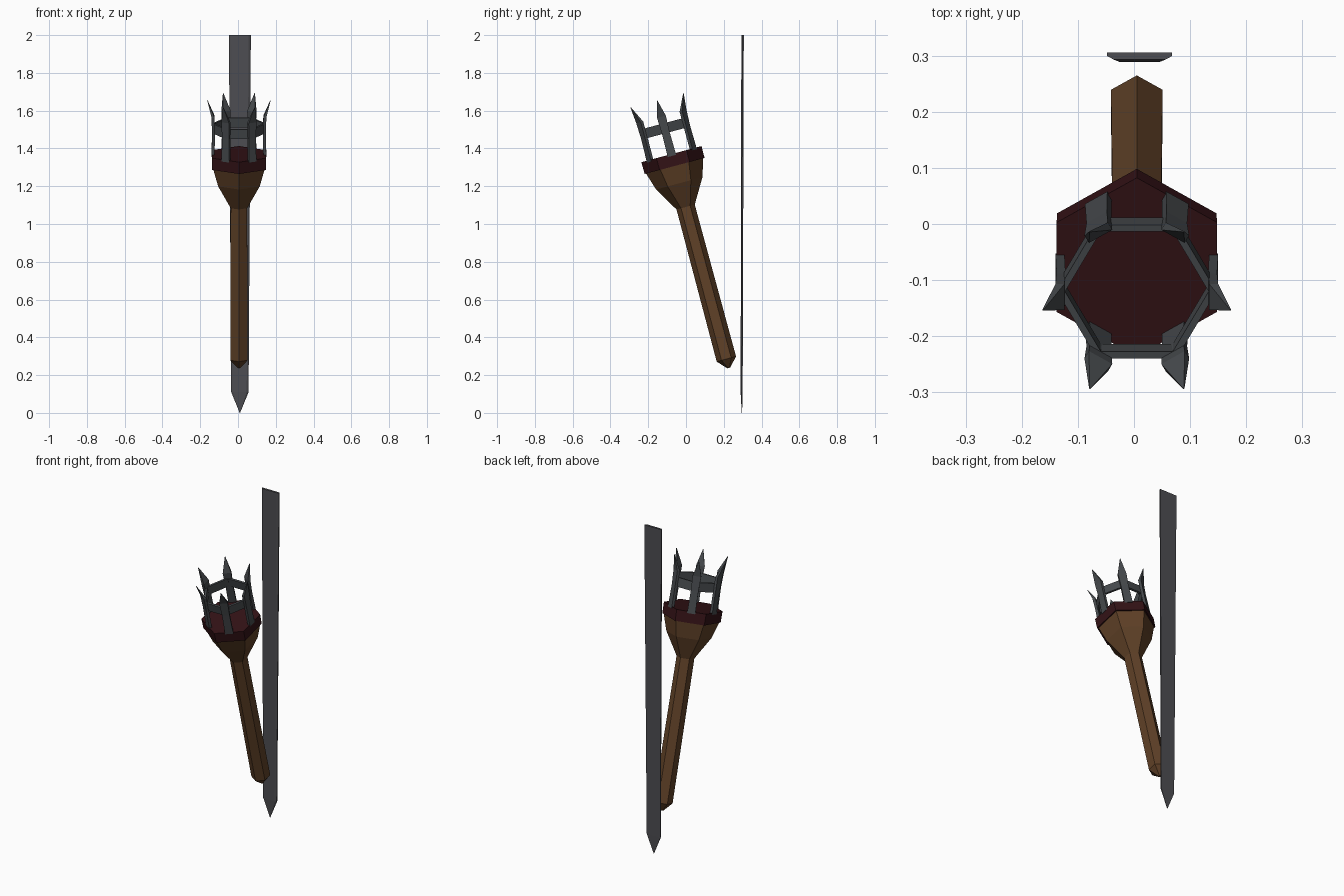
import bpy, bmesh, math
from mathutils import Matrix, Vector

if "Cube" in bpy.data.objects:
    bpy.data.objects.remove(bpy.data.objects["Cube"])


def material(name, rgb):
    m = bpy.data.materials.new(name)
    m.diffuse_color = (*rgb, 1)
    m.use_nodes = True
    m.node_tree.nodes["Principled BSDF"].inputs["Base Color"].default_value = m.diffuse_color
    return m


WOOD = material("brown wood", (0.115, 0.052, 0.02))
EMBER = material("dark red rim", (0.033, 0.006, 0.008))
IRON = material("dark iron", (0.06, 0.066, 0.072))
PLATE = material("grey steel", (0.075, 0.075, 0.084))

# Torch frame: origin at the centre of the rim top, leaning 15 degrees forward
TORCH = Matrix.Translation((0.005, -0.077, 1.37)) @ Matrix.Rotation(math.radians(15), 4, 'X')


def loft(name, rings, mat, matrix=Matrix(), closed=False):
    """Skin a list of equal-sized point rings, with end caps or as a closed loop."""
    bm = bmesh.new()
    vs = [[bm.verts.new(matrix @ Vector(p)) for p in r] for r in rings]
    n = len(vs[0])
    pairs = list(zip(vs, vs[1:])) + ([(vs[-1], vs[0])] if closed else [])
    for a, b in pairs:
        for i in range(n):
            j = (i + 1) % n
            bm.faces.new((a[i], a[j], b[j], b[i]))
    if not closed:
        bm.faces.new(vs[0])
        bm.faces.new(vs[-1])
    bmesh.ops.remove_doubles(bm, verts=bm.verts, dist=0.0002)
    bmesh.ops.recalc_face_normals(bm, faces=bm.faces)
    me = bpy.data.meshes.new(name)
    bm.to_mesh(me)
    bm.free()
    me.materials.append(mat)
    ob = bpy.data.objects.new(name, me)
    bpy.context.collection.objects.link(ob)
    return ob


def hexagon(r, z, start=30):
    return [(r * math.cos(math.radians(start + 60 * i)),
             r * math.sin(math.radians(start + 60 * i)), z) for i in range(6)]


# Wooden shaft with blunt point and flared head
loft("wooden_shaft", [hexagon(r, z) for r, z in
     [(0.008, -1.172), (0.053, -1.123), (0.05, -0.29), (0.127, -0.16), (0.158, -0.06)]],
     WOOD, TORCH)

# Dark red rim
loft("rim", [hexagon(r, z) for r, z in [(0.164, -0.065), (0.165, 0.0)]], EMBER, TORCH)

# Iron cage band
loft("cage_band", [hexagon(r, z, 0) for r, z in
     [(0.128, 0.115), (0.142, 0.115), (0.142, 0.168), (0.128, 0.168)]],
     IRON, TORCH, closed=True)

# Six upright prongs with outward-bent spikes: (height, radius, half width, half thickness)
prong = [(-0.01, 0.137, 0.023, 0.008), (0.12, 0.135, 0.021, 0.008),
         (0.205, 0.137, 0.024, 0.008), (0.295, 0.167, 0.001, 0.001)]
for k in range(6):
    rings = [[(r - t, -w, z), (r + t, -w, z), (r + t, w, z), (r - t, w, z)]
             for z, r, w, t in prong]
    loft(f"cage_prong_{k + 1}", rings, IRON,
         TORCH @ Matrix.Rotation(math.radians(60 * k), 4, 'Z'))

# Wall plate: bevelled strip, tapering to a point at the bottom
# (height, back half width, front half width, front y, back y)
strip = [(0.0, 0.001, 0.0005, 0.295, 0.297), (0.11, 0.046, 0.036, 0.289, 0.3),
         (2.0, 0.058, 0.046, 0.293, 0.306)]
loft("wall_plate", [[(0.01 - f, yf, z), (0.01 + f, yf, z), (0.01 + b, (yf + yb) / 2, z),
                     (0.01 + b, yb, z), (0.01 - b, yb, z), (0.01 - b, (yf + yb) / 2, z)]
                    for z, b, f, yf, yb in strip], PLATE)
